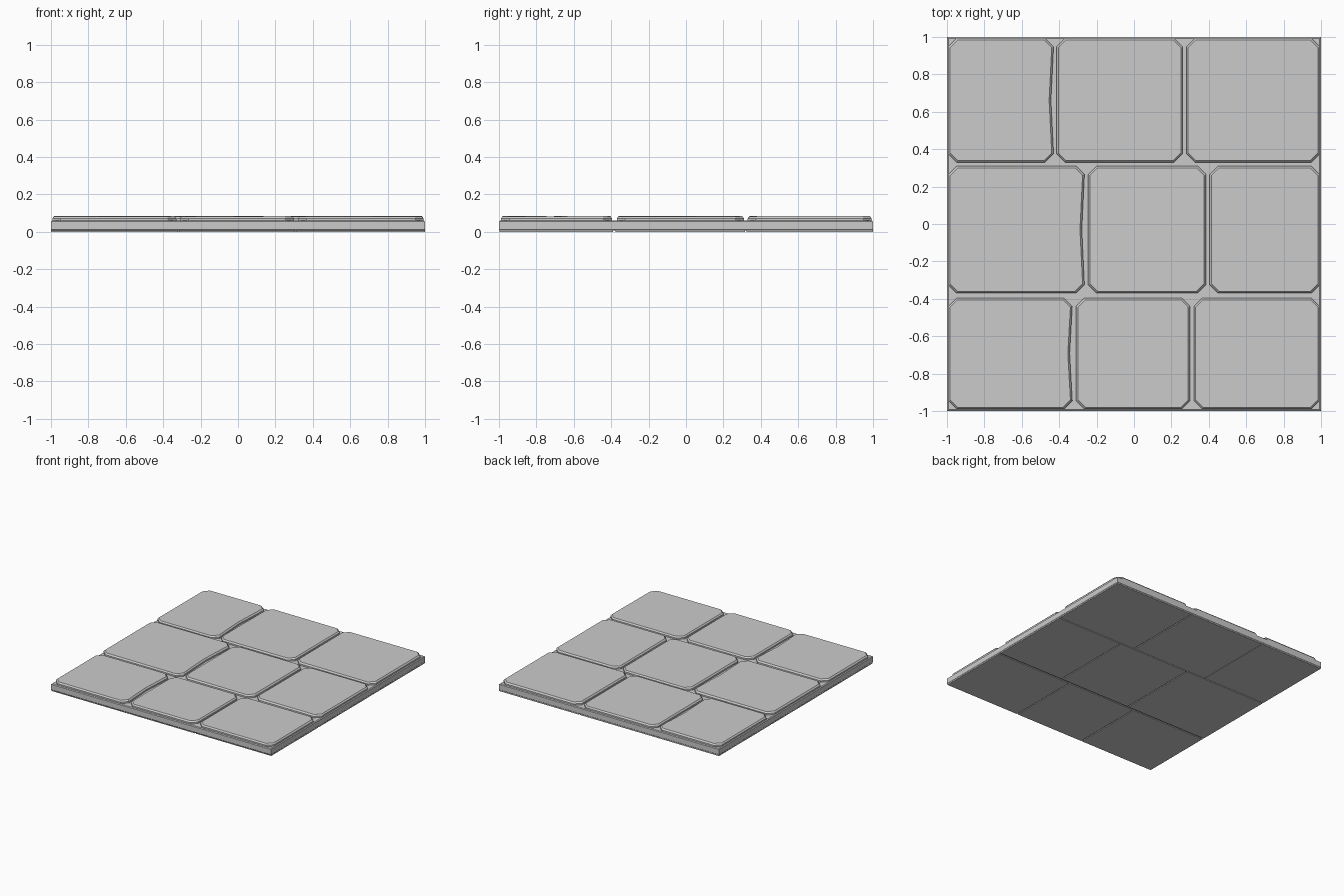
import bpy, bmesh, random

if "Cube" in bpy.data.objects:
    bpy.data.objects.remove(bpy.data.objects["Cube"])

random.seed(4)
ROWS = [  # y range, then x ranges of the stones
    (-0.99, -0.395, [(-0.993, -0.33), (-0.31, 0.30), (0.32, 0.993)]),
    (-0.37, 0.31, [(-0.993, -0.265), (-0.245, 0.385), (0.405, 0.993)]),
    (0.33, 0.993, [(-0.993, -0.43), (-0.415, 0.26), (0.28, 0.993)]),
]


def outline(x0, x1, y0, y1, c, dent=0.0):
    """Rectangle with cut corners, optionally with a dented right side."""
    pts = [(x0 + c, y0), (x1 - c, y0), (x1, y0 + c)]
    if dent:
        pts.append((x1 - dent, (y0 + y1) / 2))
    pts += [(x1, y1 - c), (x1 - c, y1), (x0 + c, y1), (x0, y1 - c), (x0, y0 + c)]
    return pts


def loft(name, loops):
    """Solid from stacked (points, z, jitter) loops with the same point count."""
    bm = bmesh.new()
    rings = [[bm.verts.new((x, y, z + random.uniform(-j, j))) for x, y in pts]
             for pts, z, j in loops]
    n = len(rings[0])
    for a, b in zip(rings, rings[1:]):
        for i in range(n):
            k = (i + 1) % n
            bm.faces.new((a[i], a[k], b[k], b[i]))
    bm.faces.new(rings[0][::-1])
    bm.faces.new(rings[-1])
    bmesh.ops.recalc_face_normals(bm, faces=bm.faces)
    me = bpy.data.meshes.new(name)
    bm.to_mesh(me)
    bm.free()
    ob = bpy.data.objects.new(name, me)
    bpy.context.collection.objects.link(ob)


def rect(x0, x1, y0, y1):
    return [(x0, y0), (x1, y0), (x1, y1), (x0, y1)]


# Grout slab, visible in the joints
loft("grout_slab", [(rect(-0.995, 0.995, -0.995, 0.995), 0.006, 0),
                    (rect(-1, 1, -1, 1), 0.012, 0),
                    (rect(-1, 1, -1, 1), 0.055, 0),
                    (rect(-0.993, 0.993, -0.993, 0.993), 0.06, 0)])

for r, (y0, y1, cols) in enumerate(ROWS):
    for i, (x0, x1) in enumerate(cols):
        d = 0.014 if i == 0 else 0
        t = 0.01
        # Worn paving stone with bevelled rim
        loft(f"paving_stone_{r}_{i}", [
            (outline(x0, x1, y0, y1, 0.045, d), 0.05, 0),
            (outline(x0, x1, y0, y1, 0.045, d), 0.072, 0),
            (outline(x0 + t, x1 - t, y0 + t, y1 - t, 0.04, d), 0.083, 0.0015)])
        # Underside of the stone, split by thin seams
        g = 0.006
        loft(f"stone_base_{r}_{i}", [
            (rect(x0 - g, x1 + g, max(y0 - g, -0.997), y1 + g), 0, 0),
            (rect(x0 - g, x1 + g, max(y0 - g, -0.997), y1 + g), 0.01, 0)])
